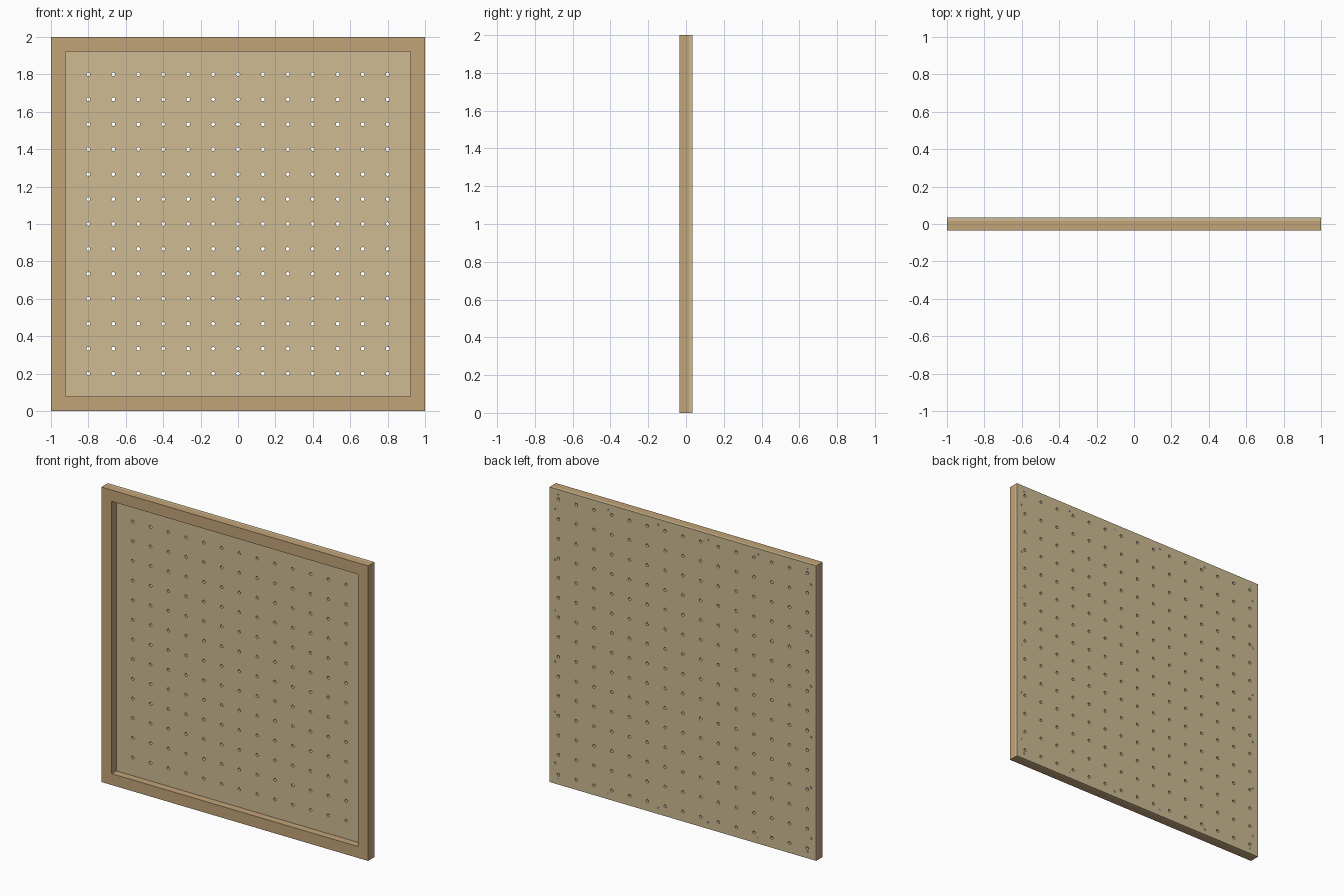
import bpy, bmesh, math
from mathutils import Matrix

if "Cube" in bpy.data.objects:
    bpy.data.objects.remove(bpy.data.objects["Cube"])

FRONT, JOINT, BACK = -0.035, 0.015, 0.034   # depth planes along y
BORDER = 0.077                              # frame width
N, HOLE_R, SEG = 15, 0.010, 16              # peg hole grid
CELL = 2.0 / N


def material(name, color):
    m = bpy.data.materials.new(name)
    m.diffuse_color = (*color, 1)
    m.use_nodes = True
    m.node_tree.nodes["Principled BSDF"].inputs["Base Color"].default_value = m.diffuse_color
    return m


def add_object(name, bm, mat):
    me = bpy.data.meshes.new(name)
    bm.to_mesh(me)
    bm.free()
    ob = bpy.data.objects.new(name, me)
    bpy.context.collection.objects.link(ob)
    me.materials.append(mat)
    return ob


def finish(ob, angle=30):
    bpy.ops.object.select_all(action='DESELECT')
    ob.select_set(True)
    bpy.context.view_layer.objects.active = ob
    for mod in list(ob.modifiers):
        bpy.ops.object.modifier_apply(modifier=mod.name)
    bpy.ops.object.shade_smooth_by_angle(angle=math.radians(angle))


def thicken(ob, depth):
    # flat sheet facing -y, thickened towards +y
    mod = ob.modifiers.new("thickness", 'SOLIDIFY')
    mod.thickness = depth
    mod.offset = -1
    finish(ob)


def face_front(bm):
    bm.normal_update()
    for f in bm.faces:
        if f.normal.y > 0:
            f.normal_flip()


def ring(bm, outer, inner):
    a = [bm.verts.new(p) for p in outer]
    b = [bm.verts.new(p) for p in inner]
    for i in range(len(a)):
        j = (i + 1) % len(a)
        bm.faces.new((a[i], a[j], b[j], b[i]))


wood = material("frame_wood", (0.54, 0.37, 0.19))
board = material("board_wood", (0.62, 0.50, 0.295))
steel = material("screw_steel", (0.32, 0.34, 0.40))

# Front frame
corners = [(-1, -1), (1, -1), (1, 1), (-1, 1)]
bm = bmesh.new()
k = 1 - BORDER
ring(bm, [(x, FRONT, 1 + z) for x, z in corners],
     [(x * k, FRONT, 1 + z * k) for x, z in corners])
face_front(bm)
thicken(add_object("frame", bm, wood), JOINT - FRONT)

# Perforated back board: one holed square cell per peg hole
bm = bmesh.new()
dirs = [(math.cos(2 * math.pi * i / SEG), math.sin(2 * math.pi * i / SEG)) for i in range(SEG)]
for row in range(N):
    for col in range(N):
        cx, cz = -1 + (col + 0.5) * CELL, (row + 0.5) * CELL
        square, hole = [], []
        for c, s in dirs:
            e = CELL / 2 / max(abs(c), abs(s))
            square.append((cx + c * e, JOINT, cz + s * e))
            hole.append((cx + c * HOLE_R, JOINT, cz + s * HOLE_R))
        ring(bm, square, hole)
bmesh.ops.remove_doubles(bm, verts=bm.verts, dist=1e-4)
face_front(bm)
thicken(add_object("peg_board", bm, board), BACK - JOINT)

# Screw heads around the back edge
spots = []
for i in range(6):
    x = -0.936 + i * 0.3744
    z = 0.14 + i * 0.344
    spots += [(x, 0.04), (x, 1.96), (-0.96, z), (0.96, z)]
bm = bmesh.new()
turn = Matrix.Rotation(math.radians(-90), 4, 'X')
for x, z in spots:
    bmesh.ops.create_cone(bm, cap_ends=True, segments=12, radius1=0.009, radius2=0.008,
                          depth=0.006, matrix=Matrix.Translation((x, BACK - 0.002, z)) @ turn)
finish(add_object("back_screws", bm, steel), 35)
